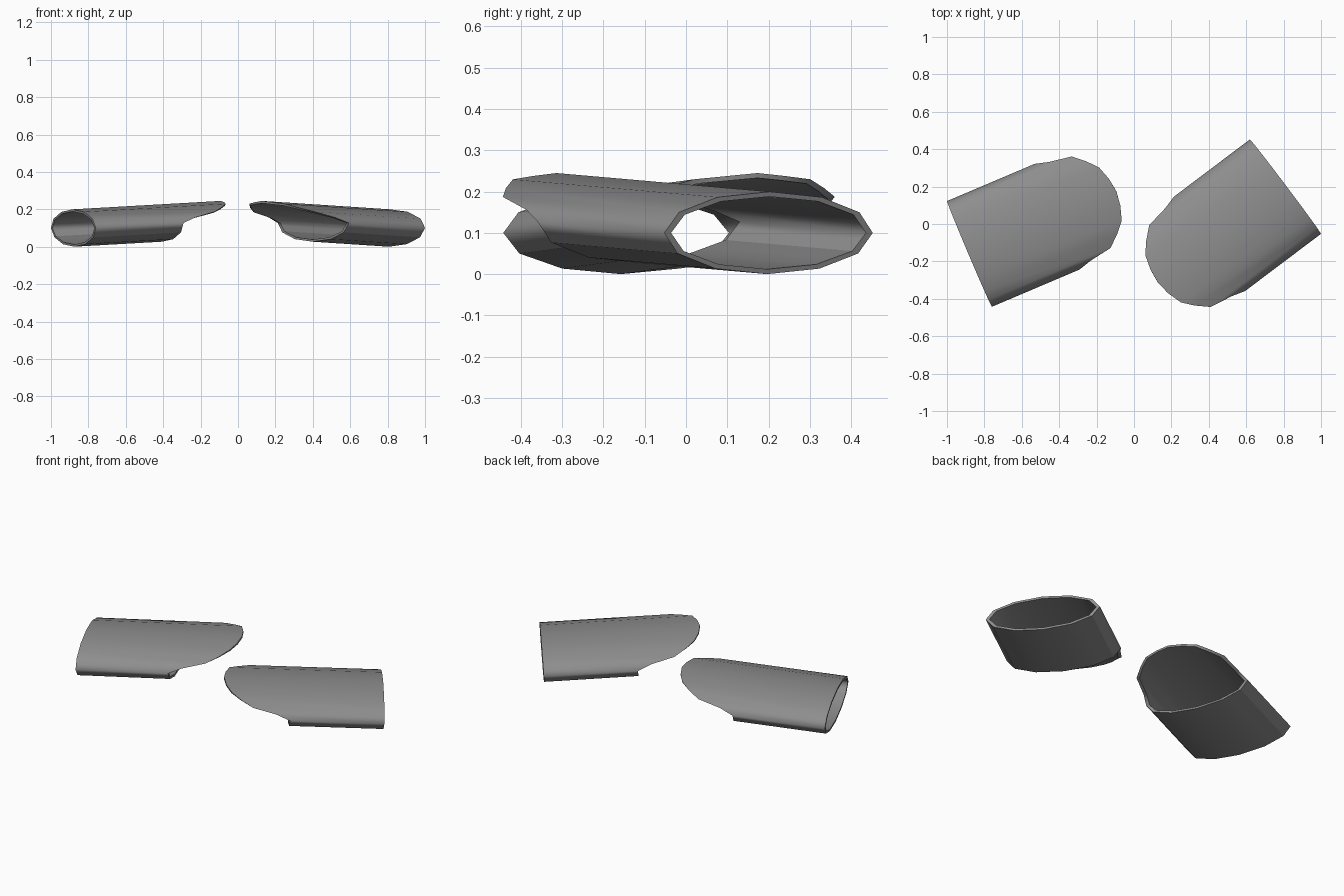
import bpy, bmesh, math
from mathutils import Matrix, Vector

old = bpy.data.objects.get("Cube")
if old:
    bpy.data.objects.remove(old, do_unlink=True)

grey = bpy.data.materials.new("plain grey")
grey.use_nodes = True
colour = (0.27, 0.27, 0.27, 1)
grey.diffuse_color = colour
grey.node_tree.nodes["Principled BSDF"].inputs["Base Color"].default_value = colour

HALF_HEIGHT = 0.1
STEPS = 24
# Length of the upper shell at 0, 15 ... 90 degrees above the side
REACH = [0.51, 0.585, 0.71, 0.775, 0.825, 0.85, 0.86]


def corner(i, half_width, half_height):
    """Point of a twelve-sided ellipse, odd steps lying mid-side."""
    def at(k):
        a = 2 * math.pi * k / STEPS
        return Vector((0, half_width * math.cos(a), half_height * math.sin(a)))
    return at(i) if i % 2 == 0 else (at(i - 1) + at(i + 1)) / 2


def reach(i):
    """Where the wall ends: straight below, a rounded tongue above."""
    if i > STEPS // 2:
        return REACH[0]
    return REACH[min(i, STEPS // 2 - i)]


def sleeve(name, location, heading, half_width):
    bm = bmesh.new()

    def ring(inset, mouth):
        verts = []
        for i in range(STEPS):
            p = corner(i, half_width - inset * 1.7, HALF_HEIGHT - inset)
            p.x = reach(i) if mouth else 0
            verts.append(bm.verts.new(p))
        return verts

    # Outer wall, mouth rim, inner wall and back rim in one closed loop
    rings = [ring(0, False), ring(0, True), ring(0.012, True), ring(0.012, False)]
    for k in range(4):
        a, b = rings[k], rings[(k + 1) % 4]
        for i in range(STEPS):
            j = (i + 1) % STEPS
            face = bm.faces.new((a[i], a[j], b[j], b[i]))
            face.smooth = True
    bmesh.ops.recalc_face_normals(bm, faces=bm.faces)

    # Crisp rims and crisp lower side creases
    for loop in rings:
        for i in range(STEPS):
            bm.edges.get((loop[i], loop[(i + 1) % STEPS])).smooth = False
    for a, b in ((rings[0], rings[1]), (rings[3], rings[2])):
        for i in (14, 22):
            bm.edges.get((a[i], b[i])).smooth = False

    mesh = bpy.data.meshes.new(name)
    bm.to_mesh(mesh)
    bm.free()
    mesh.materials.append(grey)
    obj = bpy.data.objects.new(name, mesh)
    bpy.context.collection.objects.link(obj)
    tilt = Matrix.Rotation(math.radians(-3), 4, 'Y')
    turn = Matrix.Rotation(math.radians(heading), 4, 'Z')
    obj.matrix_world = Matrix.Translation(location) @ turn @ tilt


sleeve("right_sleeve", (-0.88, -0.16, 0.1), 23, 0.307)
sleeve("left_sleeve", (0.81, 0.2, 0.1), 217, 0.316)
